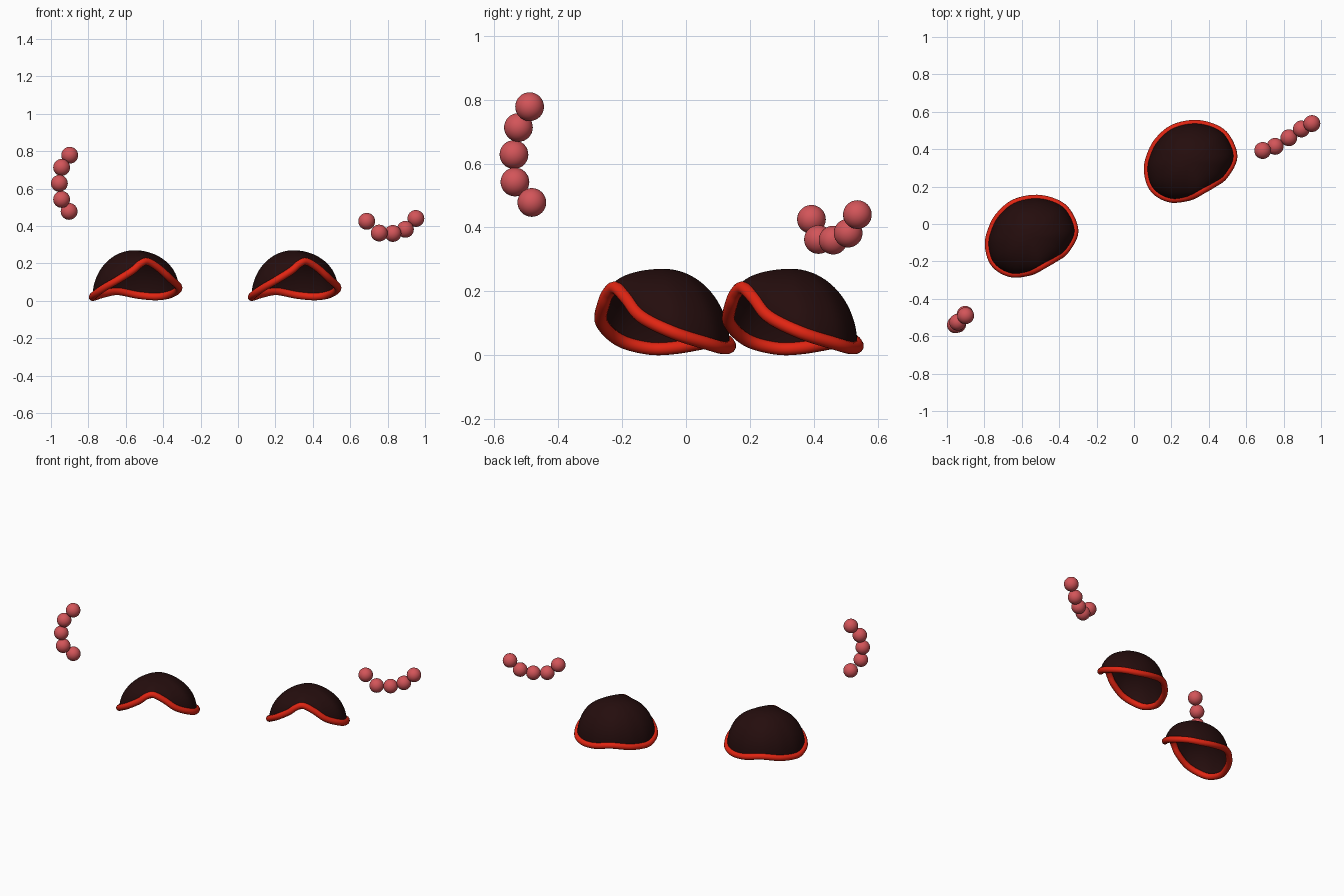
import bpy
import bmesh
from math import sin, cos, pi
from mathutils import Vector

cube = bpy.data.objects.get("Cube")
if cube:
    bpy.data.objects.remove(cube, do_unlink=True)


def make_material(name, color):
    material = bpy.data.materials.new(name)
    material.use_nodes = True
    material.diffuse_color = color
    shader = material.node_tree.nodes["Principled BSDF"]
    shader.inputs["Base Color"].default_value = color
    shader.inputs["Roughness"].default_value = 0.6
    return material


def add_object(name, data, material, location):
    if not data.materials:
        data.materials.append(material)
    obj = bpy.data.objects.new(name, data)
    obj.location = location
    bpy.context.collection.objects.link(obj)
    return obj


def closed_spline(points, steps):
    """Smooth closed loop passing through the points."""
    result = []
    count = len(points)
    for i in range(count):
        a, b, c, d = (points[(i + k) % count] for k in (-1, 0, 1, 2))
        for step in range(steps):
            t = step / steps
            result.append(0.5 * (2 * b + (c - a) * t
                                 + (2 * a - 5 * b + 4 * c - d) * t ** 2
                                 + (3 * b - a - 3 * c + d) * t ** 3))
    return result


def dome_mesh(rim, height, rings):
    """Round shell rising from the wavy rim to a single crown point."""
    bm = bmesh.new()
    crown = bm.verts.new((0, 0, height))
    previous = None
    for ring in range(1, rings + 1):
        angle = ring / rings * pi / 2
        loop = [bm.verts.new((p.x * sin(angle), p.y * sin(angle),
                              p.z + (height - p.z) * cos(angle))) for p in rim]
        for i in range(len(loop)):
            j = (i + 1) % len(loop)
            if previous:
                bm.faces.new((previous[i], loop[i], loop[j], previous[j]))
            else:
                bm.faces.new((crown, loop[i], loop[j]))
        previous = loop
    for face in bm.faces:
        face.smooth = True
    mesh = bpy.data.meshes.new("dome")
    bm.to_mesh(mesh)
    bm.free()
    return mesh


def rim_curve(rim, radius):
    curve = bpy.data.curves.new("rim", "CURVE")
    curve.dimensions = "3D"
    curve.bevel_depth = radius
    curve.bevel_resolution = 4
    spline = curve.splines.new("POLY")
    spline.points.add(len(rim) - 1)
    for point, p in zip(spline.points, rim):
        point.co = (*p, 1)
    spline.use_cyclic_u = True
    spline.use_smooth = True
    return curve


def bead_mesh(radius):
    bm = bmesh.new()
    bmesh.ops.create_uvsphere(bm, u_segments=32, v_segments=16, radius=radius)
    for face in bm.faces:
        face.smooth = True
    mesh = bpy.data.meshes.new("bead")
    bm.to_mesh(mesh)
    bm.free()
    return mesh


dark = make_material("dark maroon", (0.018, 0.004, 0.004, 1))
red = make_material("bright red", (0.75, 0.018, 0.006, 1))
pink = make_material("dusty pink", (0.65, 0.09, 0.1, 1))

# Wavy rim, raised at the front, counter-clockwise from its peak
rim_points = [Vector(p) for p in (
    (.07, -.15, .21), (.13, -.115, .175), (.19, -.07, .12), (.238, .03, .07),
    (.195, .14, .035), (.12, .19, .022), (.02, .207, .03), (-.09, .18, .05),
    (-.17, .11, .035), (-.21, .03, .022), (-.223, -.04, .02),
    (-.205, -.12, .038), (-.16, -.17, .07), (-.09, -.197, .11),
    (-.01, -.188, .16), (.03, -.173, .195))]
rim = closed_spline(rim_points, 6)

# Two identical domed caps
dome = dome_mesh(rim, 0.27, 20)
trim = rim_curve(rim, 0.02)
for side, place in (("right", (-.555, -.07, 0)), ("left", (.295, .33, 0))):
    add_object(side + "_dome", dome, dark, place)
    add_object(side + "_rim", trim, red, place)

# Floating bead chains
bead = bead_mesh(0.045)
chains = {
    "right": ((-.9, -.49, .778), (-.943, -.525, .713), (-.955, -.539, .628),
              (-.943, -.536, .542), (-.903, -.483, .478)),
    "left": ((.688, .393, .425), (.755, .415, .362), (.828, .461, .36),
             (.895, .508, .382), (.951, .537, .44)),
}
for side, centres in chains.items():
    for number, centre in enumerate(centres, 1):
        add_object(f"{side}_bead_{number}", bead, pink, centre)
